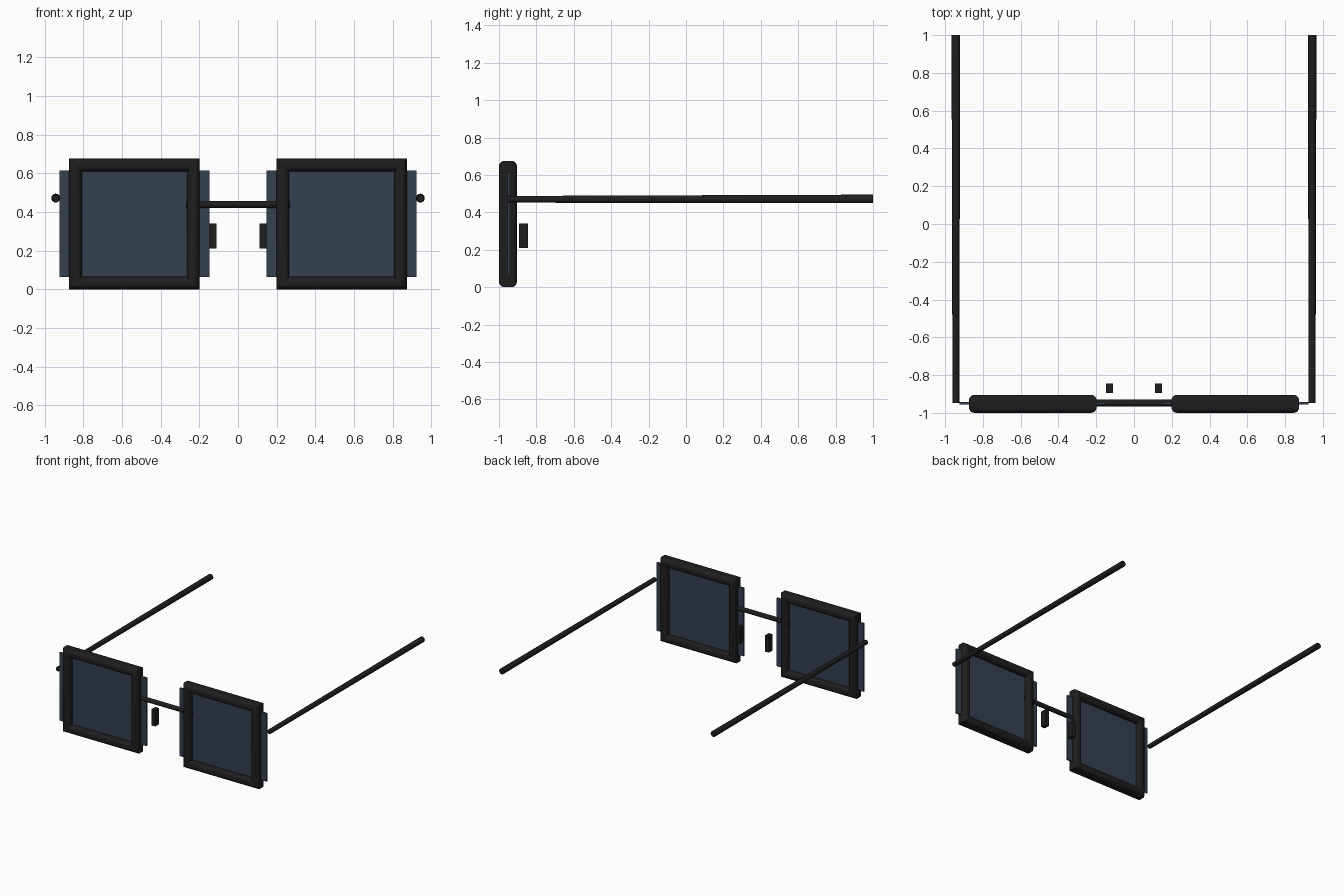
import bpy, bmesh
from math import cos, sin, pi, radians
from mathutils import Matrix, Vector

if "Cube" in bpy.data.objects:
    bpy.data.objects.remove(bpy.data.objects["Cube"])


def material(name, rgb):
    m = bpy.data.materials.new(name)
    m.diffuse_color = (*rgb, 1)
    m.use_nodes = True
    m.node_tree.nodes["Principled BSDF"].inputs["Base Color"].default_value = m.diffuse_color
    return m


BLACK = material("black_plastic", (0.013, 0.013, 0.013))
TINT = material("tinted_glass", (0.035, 0.05, 0.08))


def finish(bm, name, mat, smooth=True):
    bmesh.ops.recalc_face_normals(bm, faces=bm.faces)
    me = bpy.data.meshes.new(name)
    bm.to_mesh(me)
    bm.free()
    me.materials.append(mat)
    ob = bpy.data.objects.new(name, me)
    bpy.context.collection.objects.link(ob)
    if smooth:
        bpy.ops.object.select_all(action='DESELECT')
        ob.select_set(True)
        bpy.context.view_layer.objects.active = ob
        bpy.ops.object.shade_smooth_by_angle(angle=radians(35))
    return ob


def box(name, x, y, z, mat):
    bm = bmesh.new()
    bmesh.ops.create_cube(bm, size=1)
    for v in bm.verts:
        v.co = Vector([(r[0] + r[1]) / 2 + c * (r[1] - r[0])
                       for c, r in zip(v.co, (x, y, z))])
    return finish(bm, name, mat, False)


def rod(name, a, b, r1, r2, mat, sides=16):
    a, b = Vector(a), Vector(b)
    bm = bmesh.new()
    rot = (b - a).to_track_quat('Z', 'Y').to_matrix().to_4x4()
    bmesh.ops.create_cone(bm, cap_ends=True, segments=sides, radius1=r1, radius2=r2,
                          depth=(b - a).length,
                          matrix=Matrix.Translation((a + b) / 2) @ rot)
    return finish(bm, name, mat)


def rim(name, cx, cz, half, w, d, y, mat):
    """Square ring with mitred corners, swept from a rounded section."""
    r = w * 0.46
    section = []
    for sx, sy, start in ((1, 1, 0), (-1, 1, 90), (-1, -1, 180), (1, -1, 270)):
        for i in range(6):
            t = radians(start + 18 * i)
            section.append((sx * (w / 2 - r) + r * cos(t), sy * (d / 2 - r) + r * sin(t)))
    bm = bmesh.new()
    rings = []
    for sx, sz in ((1, 1), (-1, 1), (-1, -1), (1, -1)):
        rings.append([bm.verts.new((cx + sx * (half - w / 2 + u), y + v,
                                    cz + sz * (half - w / 2 + u))) for u, v in section])
    n = len(section)
    for k in range(4):
        p, q = rings[k], rings[(k + 1) % 4]
        for i in range(n):
            j = (i + 1) % n
            bm.faces.new((p[i], p[j], q[j], q[i]))
    return finish(bm, name, mat)


def span(s, a, b):
    return sorted((s * a, s * b))


for s, side in ((-1, "left"), (1, "right")):
    # rim and wider lens plate that pokes out on both sides
    rim(f"{side}_rim", s * 0.536, 0.338, 0.338, 0.066, 0.096, -0.952, BLACK)
    box(f"{side}_lens", span(s, 0.148, 0.923), (-0.955, -0.942), (0.065, 0.614), TINT)
    # nose pad
    box(f"{side}_nose_pad", span(s, 0.112, 0.147), (-0.894, -0.845), (0.21, 0.34), BLACK)
    # temple arm, slightly thicker towards the ear
    rod(f"{side}_temple", (s * 0.943, -0.948, 0.47), (s * 0.943, 1.0, 0.472),
        0.018, 0.023, BLACK)

# bridge
rod("bridge", (-0.268, -0.948, 0.438), (0.268, -0.948, 0.438), 0.018, 0.018, BLACK)
